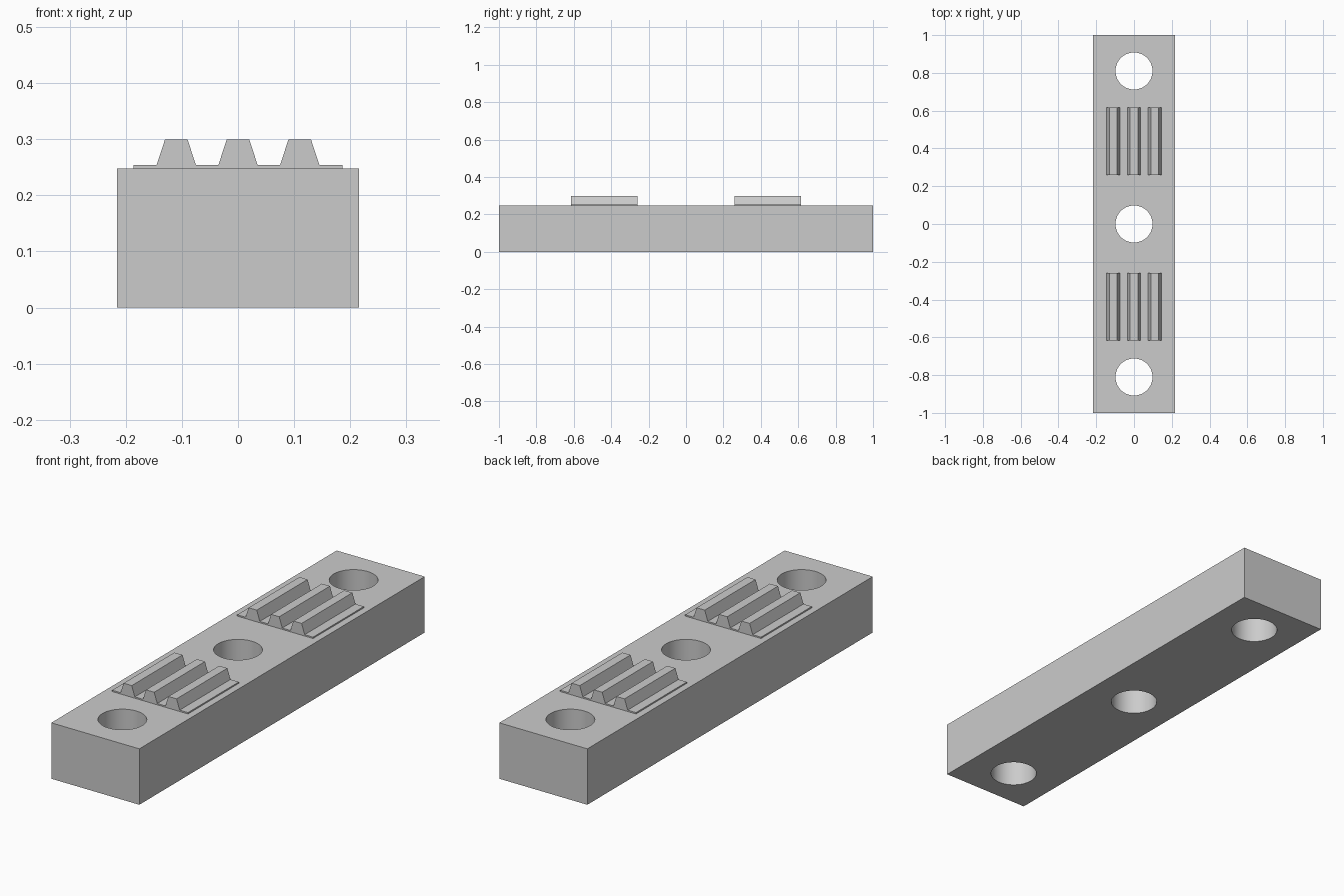
import bpy
import bmesh
import math

old = bpy.data.objects.get("Cube")
if old:
    bpy.data.objects.remove(old, do_unlink=True)

WIDTH, LENGTH, HEIGHT = 0.432, 2.0, 0.248
HOLE_RADIUS, HOLE_SPACING = 0.098, 0.81
RIB_SPACING, RIB_TOP = 0.11, 0.3
PAD_HALF, PAD_TOP = 0.186, 0.254
PAD_START, PAD_END = 0.26, 0.616

grey = bpy.data.materials.new("plain grey")
grey.use_nodes = True
colour = (0.6, 0.6, 0.6, 1)
grey.diffuse_color = colour
grey.node_tree.nodes["Principled BSDF"].inputs["Base Color"].default_value = colour


def activate(obj):
    bpy.ops.object.select_all(action='DESELECT')
    obj.select_set(True)
    bpy.context.view_layer.objects.active = obj


def extrude_profile(name, profile, y0, y1):
    """Extrude an xz outline along y."""
    bm = bmesh.new()
    face = bm.faces.new([bm.verts.new((x, y0, z)) for x, z in profile])
    result = bmesh.ops.extrude_face_region(bm, geom=[face])
    moved = [v for v in result["geom"] if isinstance(v, bmesh.types.BMVert)]
    bmesh.ops.translate(bm, verts=moved, vec=(0, y1 - y0, 0))
    bmesh.ops.recalc_face_normals(bm, faces=bm.faces)
    mesh = bpy.data.meshes.new(name)
    bm.to_mesh(mesh)
    bm.free()
    obj = bpy.data.objects.new(name, mesh)
    bpy.context.collection.objects.link(obj)
    mesh.materials.append(grey)
    return obj


# Solid bar
half = WIDTH / 2
bar = extrude_profile("bar", [(-half, 0), (half, 0), (half, HEIGHT), (-half, HEIGHT)],
                      -LENGTH / 2, LENGTH / 2)

# Three round through holes
for i in (-1, 0, 1):
    bpy.ops.mesh.primitive_cylinder_add(vertices=64, radius=HOLE_RADIUS, depth=1,
                                        location=(0, i * HOLE_SPACING, HEIGHT / 2))
    cutter = bpy.context.object
    cutter.name = "hole_cutter"
    cutter.hide_render = True
    cutter.data.materials.append(grey)
    activate(bar)
    cut = bar.modifiers.new("hole", 'BOOLEAN')
    cut.operation = 'DIFFERENCE'
    cut.solver = 'EXACT'
    cut.object = cutter
    bpy.ops.object.modifier_apply(modifier=cut.name)
    bpy.data.objects.remove(cutter, do_unlink=True)

activate(bar)
bpy.ops.object.shade_smooth_by_angle(angle=math.radians(30))

# Thin pads, each carrying three tapered ribs
outline = [(PAD_HALF, HEIGHT - 0.01), (-PAD_HALF, HEIGHT - 0.01), (-PAD_HALF, PAD_TOP)]
for i in (-1, 0, 1):
    x = i * RIB_SPACING
    outline += [(x - 0.035, PAD_TOP), (x - 0.02, RIB_TOP),
                (x + 0.02, RIB_TOP), (x + 0.035, PAD_TOP)]
outline.append((PAD_HALF, PAD_TOP))
extrude_profile("back_ribbed_pad", outline, PAD_START, PAD_END)
extrude_profile("front_ribbed_pad", outline, -PAD_END, -PAD_START)
